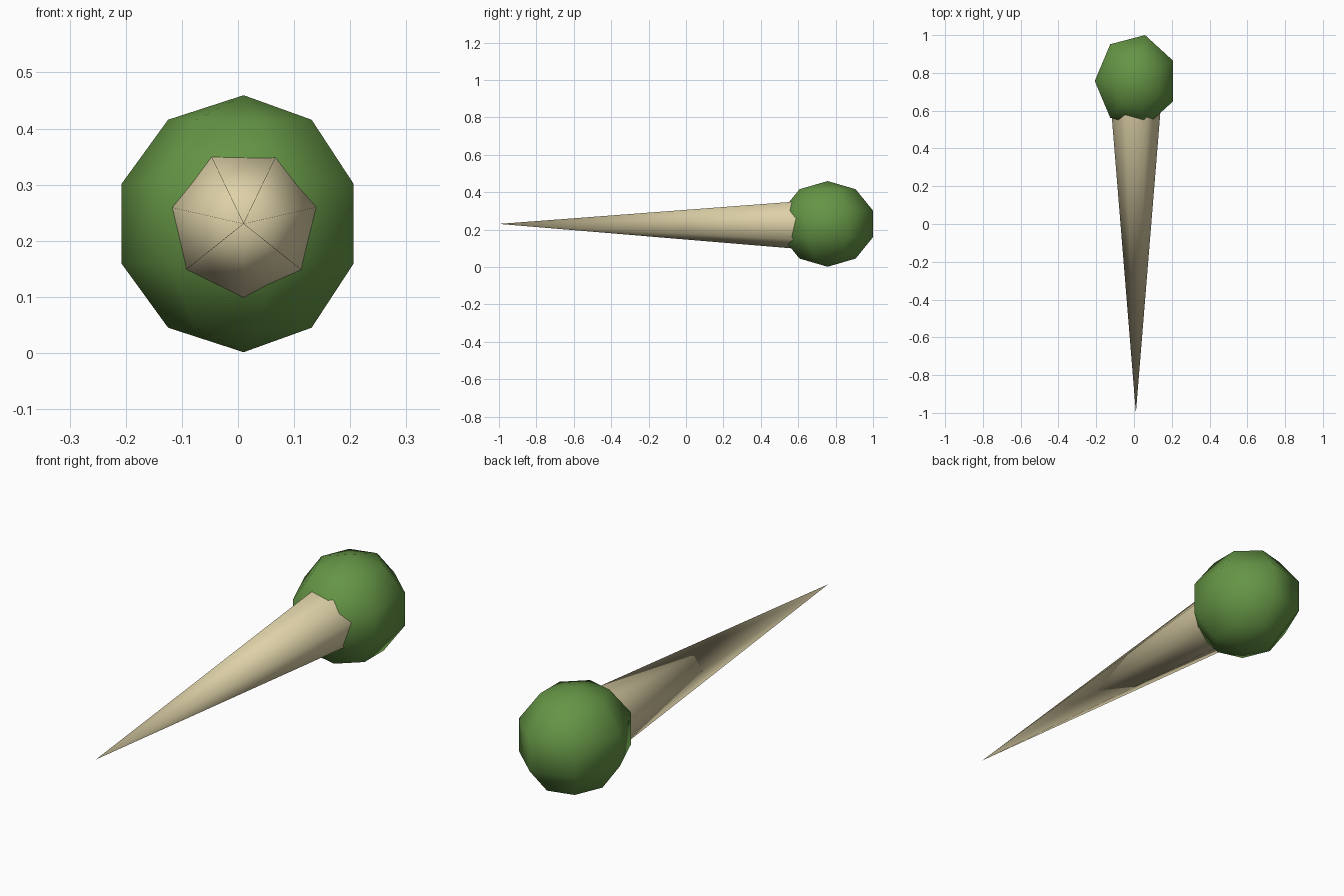
import bpy, bmesh, math
from mathutils import Matrix

if "Cube" in bpy.data.objects:
    bpy.data.objects.remove(bpy.data.objects["Cube"])

SIDES = 7


def material(name, rgb):
    m = bpy.data.materials.new(name)
    m.diffuse_color = (*rgb, 1)
    m.use_nodes = True
    m.node_tree.nodes["Principled BSDF"].inputs["Base Color"].default_value = m.diffuse_color
    return m


def turned(name, profile, start, matrix, mat):
    """Revolve (radius, height) points about z; zero radius makes a pole."""
    bm = bmesh.new()
    rings = []
    for r, h in profile:
        count = SIDES if r else 1
        angles = [start + math.tau * i / SIDES for i in range(count)]
        rings.append([bm.verts.new((r * math.cos(a), r * math.sin(a), h)) for a in angles])
    for low, high in zip(rings, rings[1:]):
        for i in range(SIDES):
            j = (i + 1) % SIDES
            corners = [low[i % len(low)], low[j % len(low)],
                       high[j % len(high)], high[i % len(high)]]
            bm.faces.new(list(dict.fromkeys(corners)))
    if len(rings[0]) > 1:
        bm.faces.new(rings[0][::-1]).smooth = False
    bmesh.ops.recalc_face_normals(bm, faces=bm.faces)
    for f in bm.faces:
        f.smooth = len(f.verts) < 5
    for e in bm.edges:
        e.smooth = all(f.smooth for f in e.link_faces)
    bm.transform(matrix)
    mesh = bpy.data.meshes.new(name)
    bm.to_mesh(mesh)
    bm.free()
    mesh.materials.append(mat)
    obj = bpy.data.objects.new(name, mesh)
    bpy.context.collection.objects.link(obj)
    return obj


green = material("leaf green", (0.13, 0.30, 0.06))
tan = material("pale wood", (0.73, 0.64, 0.39))

# Round head: five bands, slightly stretched front to back
arc = [(math.sin(math.pi * k / 5) if 0 < k < 5 else 0, -math.cos(math.pi * k / 5))
       for k in range(6)]
turned("round_head", arc, math.pi,
       Matrix.Translation((0.01, 0.757, 0.2305)) @ Matrix.Diagonal((0.229, 0.262, 0.229, 1)),
       green)

# Long spike: base buried in the head, tip pointing forward
turned("spike", [(0.142, 0), (0, 1.7)], math.radians(-90),
       Matrix.Translation((0.01, 0.70, 0.2305)) @ Matrix.Rotation(math.pi / 2, 4, 'X'),
       tan)
